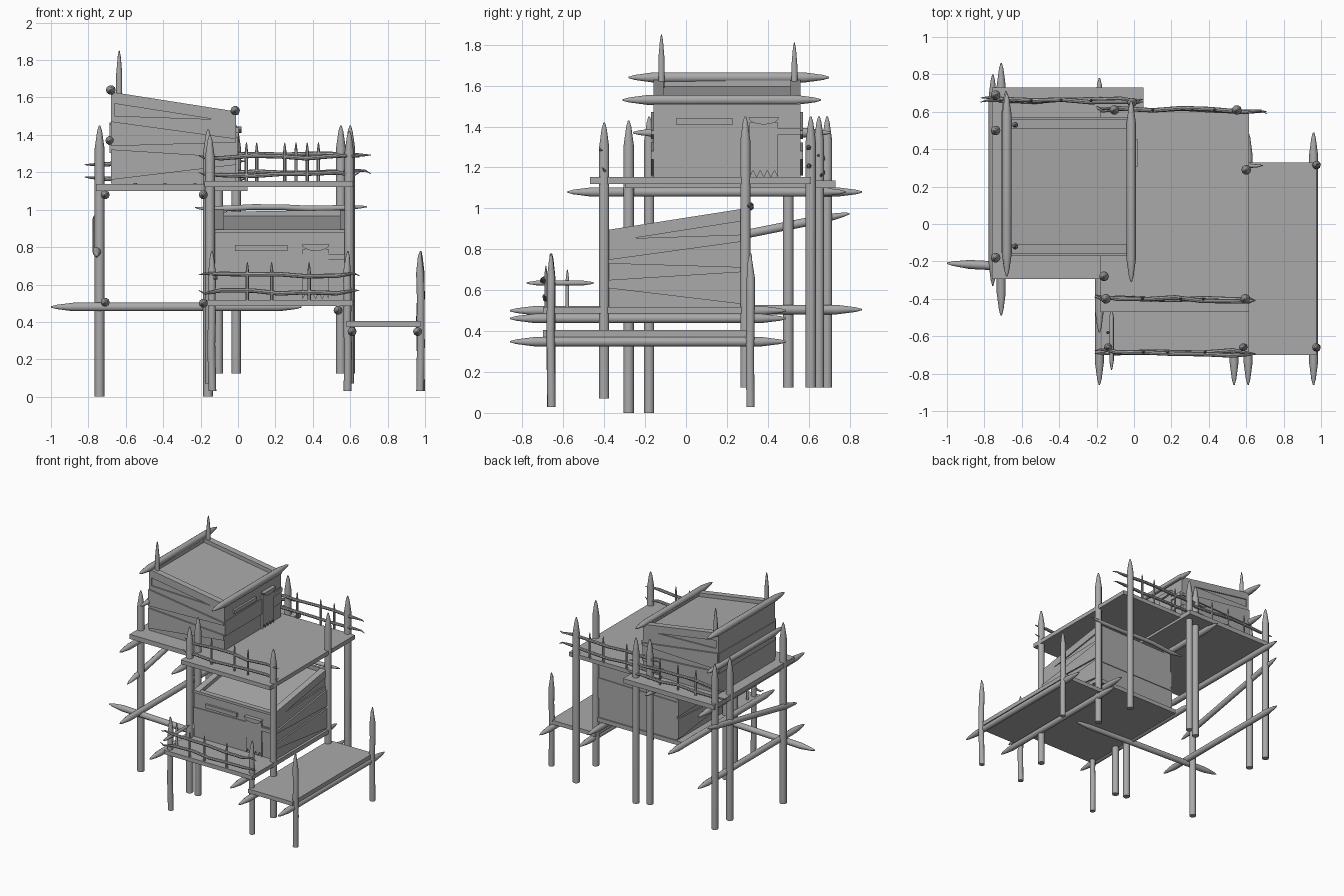
import bpy, bmesh, math, random
from mathutils import Vector, Matrix

random.seed(4)
if "Cube" in bpy.data.objects:
    bpy.data.objects.remove(bpy.data.objects["Cube"])

wood = bpy.data.materials.new("grey wood")
wood.use_nodes = True
GREY = (0.4, 0.4, 0.4, 1)
wood.diffuse_color = GREY
wood.node_tree.nodes["Principled BSDF"].inputs["Base Color"].default_value = GREY


def finish(name, bm, smooth=False, matrix=Matrix()):
    bmesh.ops.recalc_face_normals(bm, faces=bm.faces)
    mesh = bpy.data.meshes.new(name)
    bm.to_mesh(mesh)
    bm.free()
    mesh.materials.append(wood)
    obj = bpy.data.objects.new(name, mesh)
    obj.matrix_world = matrix
    bpy.context.collection.objects.link(obj)
    if smooth:
        bpy.ops.object.select_all(action="DESELECT")
        obj.select_set(True)
        bpy.context.view_layer.objects.active = obj
        bpy.ops.object.shade_smooth_by_angle(angle=math.radians(40))
    return obj


def log(name, start, end, r, blunt_start=False, wobble=0.0, tip=0.12, sides=10):
    """Round timber with sharpened ends, lofted from rings."""
    a, b = Vector(start), Vector(end)
    span = b - a
    length = span.length
    turn = span.to_track_quat("Z", "Y").to_matrix()
    point = [(0, 0.15), (tip * 0.25, 0.5), (tip, 1)]
    stations = [(0, 1)] if blunt_start else list(point)
    if wobble:
        stations += [(length * k / 6, 1) for k in range(2, 5)]
    stations += [(length - d, s) for d, s in reversed(point)]
    bm = bmesh.new()
    rings = []
    for d, s in stations:
        sway = Vector((random.uniform(-wobble, wobble), random.uniform(-wobble, wobble), 0))
        ring = []
        for i in range(sides):
            t = math.tau * i / sides
            local = Vector((math.cos(t) * r * s, math.sin(t) * r * s, d)) + sway
            ring.append(bm.verts.new(a + turn @ local))
        rings.append(ring)
    for lo, hi in zip(rings, rings[1:]):
        for i in range(sides):
            j = (i + 1) % sides
            bm.faces.new((lo[i], lo[j], hi[j], hi[i]))
    bm.faces.new(rings[0])
    bm.faces.new(rings[-1])
    return finish(name, bm, True)


def box(name, x, y, z):
    bm = bmesh.new()
    bmesh.ops.create_cube(bm, size=1)
    for v in bm.verts:
        v.co = [lo + (c + 0.5) * (hi - lo) for c, (lo, hi) in zip(v.co, (x, y, z))]
    return finish(name, bm)


def slab(name, outline, place, lo, hi, matrix):
    """Extrude a flat outline between two offsets; place maps (a, b, offset) to 3D."""
    bm = bmesh.new()
    low = [bm.verts.new(place(a, b, lo)) for a, b in outline]
    high = [bm.verts.new(place(a, b, hi)) for a, b in outline]
    bm.faces.new(low)
    bm.faces.new(high)
    for i in range(len(low)):
        j = (i + 1) % len(low)
        bm.faces.new((low[i], low[j], high[j], high[i]))
    return finish(name, bm, matrix=matrix)


# Hut: low front wall facing local -y, roof rising to the back
W, D, HF, HB = 0.36, 0.335, 0.385, 0.49


def side(a, b, off):
    return (off, a, b)


def front(a, b, off):
    return (a, off, b)


def back_top(v):
    return HF + (HB - HF) * (v + D) / (2 * D)


def hut(prefix, matrix):
    slab(prefix + "_hut_body", [(-D, 0), (D, 0), (D, HB - 0.03), (-D, HF - 0.03)],
         side, -W + 0.01, W - 0.01, matrix)
    # Roof rims and side walls clad with crooked boards
    for s, tag in ((-1, "right"), (1, "left")):
        slab(f"{prefix}_{tag}_roof_rim", [(-D, HF - 0.06), (D, HB - 0.06), (D, HB), (-D, HF)],
             side, s * (W - 0.05), s * W, matrix)
        edges = [(0, 0), (0.1, 0.02), (0.14, 0.17), (0.22, 0.2), (0.24, 0.32), (0.34, 0.35)]
        for i, ((f0, b0), (f1, b1)) in enumerate(zip(edges, edges[1:])):
            slab(f"{prefix}_{tag}_board_{i}", [(-D, f0), (D, b0), (D, b1 + 0.012), (-D, f1)],
                 side, s * (W - 0.02), s * (W + 0.012 * (i % 2)), matrix)
    # Front and back boards
    for s, tag in ((-1, "front"), (1, "back")):
        top = HF if s < 0 else HB
        for i in range(3):
            z0, z1 = top * i / 3, top * (i + 1) / 3
            slab(f"{prefix}_{tag}_board_{i}", [(-W, z0), (W, z0), (W, z1), (-W, z1 - 0.012)],
                 front, s * (D - 0.02), s * (D + 0.006 * (i % 2)), matrix)
    slab(prefix + "_front_rail", [(-W, HF - 0.02), (W, HF - 0.02), (W, HF), (-W, HF)],
         front, -D - 0.012, -D + 0.03, matrix)
    # Door curtain with a ragged hem, curved lintel and shutter slats
    hem = [(0.25 - 0.14 * k / 8, 0.01 + 0.035 * (k % 2)) for k in range(9)]
    slab(prefix + "_door_curtain", [(0.11, 0.28), (0.25, 0.28)] + hem,
         front, -D - 0.014, -D, matrix)
    arc = [(0.18 + 0.075 * math.cos(t), 0.305 - 0.035 * math.sin(t))
           for t in (math.pi * k / 8 for k in range(9))]
    slab(prefix + "_door_lintel", arc, front, -D - 0.03, -D, matrix)
    for tag, u0, u1, z in (("right", 0.25, W, 0.22), ("left", -0.25, 0.03, 0.27)):
        slab(f"{prefix}_{tag}_slat", [(u0, z), (u1, z), (u1, z + 0.03), (u0, z + 0.03)],
             front, -D - 0.016, -D, matrix)


hut("lower", Matrix.Translation((0.235, -0.045, 0.51)))
hut("upper", Matrix.Translation((-0.345, 0.2, 1.14)) @ Matrix.Rotation(math.pi / 2, 4, "Z"))

# Platforms
box("upper_deck", (-0.18, 0.615), (-0.47, 0.61), (1.12, 1.153))
box("upper_side_deck", (-0.76, 0.05), (-0.295, 0.73), (1.1, 1.137))
box("middle_deck", (-0.18, 0.615), (-0.7, 0.3), (0.485, 0.518))
box("low_deck", (0.58, 0.975), (-0.7, 0.33), (0.372, 0.405))

# Tall posts
tall = [(-0.74, -0.18, 0, 1.45), (-0.16, -0.28, 0, 1.43), (-0.74, 0.5, 0.125, 1.43),
        (-0.74, 0.69, 0.125, 1.45), (-0.105, 0.61, 0.125, 1.45), (-0.01, 0.65, 0.125, 1.45),
        (0.55, 0.61, 0.125, 1.45), (0.6, 0.29, 0.125, 1.45), (-0.15, -0.4, 0.07, 1.4),
        (0.595, -0.4, 0.07, 1.42)]
for i, (x, y, z0, z1) in enumerate(tall):
    log(f"tall_post_{i}", (x, y, z0), (x, y, z1), 0.026, True)

# Short posts
for i, (x, y) in enumerate([(-0.14, -0.66), (0.585, -0.66), (0.975, -0.66), (0.975, 0.315)]):
    log(f"short_post_{i}", (x, y, 0.03), (x, y, 0.78), 0.021, True, 0.003)

# Beams carrying the decks, running front to back
beams = [(-0.71, -0.49, 0.86, 1.08), (-0.185, -0.58, 0.78, 1.08), (-0.71, -0.49, 0.86, 0.505),
         (-0.185, -0.86, 0.49, 0.5), (0.535, -0.86, 0.49, 0.462), (0.61, -0.86, 0.49, 0.348),
         (0.96, -0.86, 0.49, 0.348)]
for i, (x, y0, y1, z) in enumerate(beams):
    log(f"deck_beam_{i}", (x, y0, z), (x, y1, z), 0.024)
log("slanted_brace", (-0.755, -0.33, 0.75), (-0.755, 0.8, 0.975), 0.022)
log("cross_beam", (-1, -0.21, 0.48), (0.34, -0.28, 0.48), 0.024)

# Roof poles and stakes
log("upper_roof_high_pole", (-0.68, -0.28, 1.64), (-0.68, 0.7, 1.64), 0.026)
log("upper_wall_pole", (-0.685, -0.26, 1.37), (-0.685, 0.71, 1.37), 0.024)
log("upper_roof_low_pole", (-0.015, -0.31, 1.53), (-0.015, 0.66, 1.53), 0.025)
log("lower_roof_pole", (-0.23, 0.31, 1.01), (0.69, 0.31, 1.01), 0.016, wobble=0.006)
log("roof_front_stake", (-0.635, -0.12, 1.4), (-0.635, -0.12, 1.85), 0.016, True)
log("roof_back_stake", (-0.635, 0.53, 1.4), (-0.635, 0.53, 1.81), 0.016, True)


# Railings: two crooked rails with thin balusters
def railing(name, x0, x1, y, heights, floor, balusters):
    for i, z in enumerate(heights):
        log(f"{name}_rail_{i}", (x0, y + 0.012 * i, z), (x1, y - 0.012 * i, z), 0.012,
            wobble=0.01, sides=8)
    for i, x in enumerate(balusters):
        log(f"{name}_baluster_{i}", (x, y, floor), (x, y, floor + 0.21), 0.009, True,
            tip=0.05, sides=6)


railing("upper_front", -0.21, 0.65, -0.4, (1.19, 1.28), 1.15, (0.045, 0.25, 0.37))
railing("upper_back", -0.2, 0.71, 0.61, (1.2, 1.29), 1.15, (0.1, 0.31, 0.43))
railing("side_back", -0.82, 0.05, 0.66, (1.17, 1.25), 1.13, (-0.55, -0.39, -0.23))
railing("lower_front", -0.21, 0.65, -0.685, (0.56, 0.65), 0.51, (0.05, 0.18, 0.38))
log("lower_side_rail", (-0.12, -0.78, 0.635), (-0.12, -0.45, 0.635), 0.012, tip=0.05)
log("lower_side_baluster", (-0.14, -0.58, 0.51), (-0.14, -0.58, 0.7), 0.009, True, tip=0.05)
